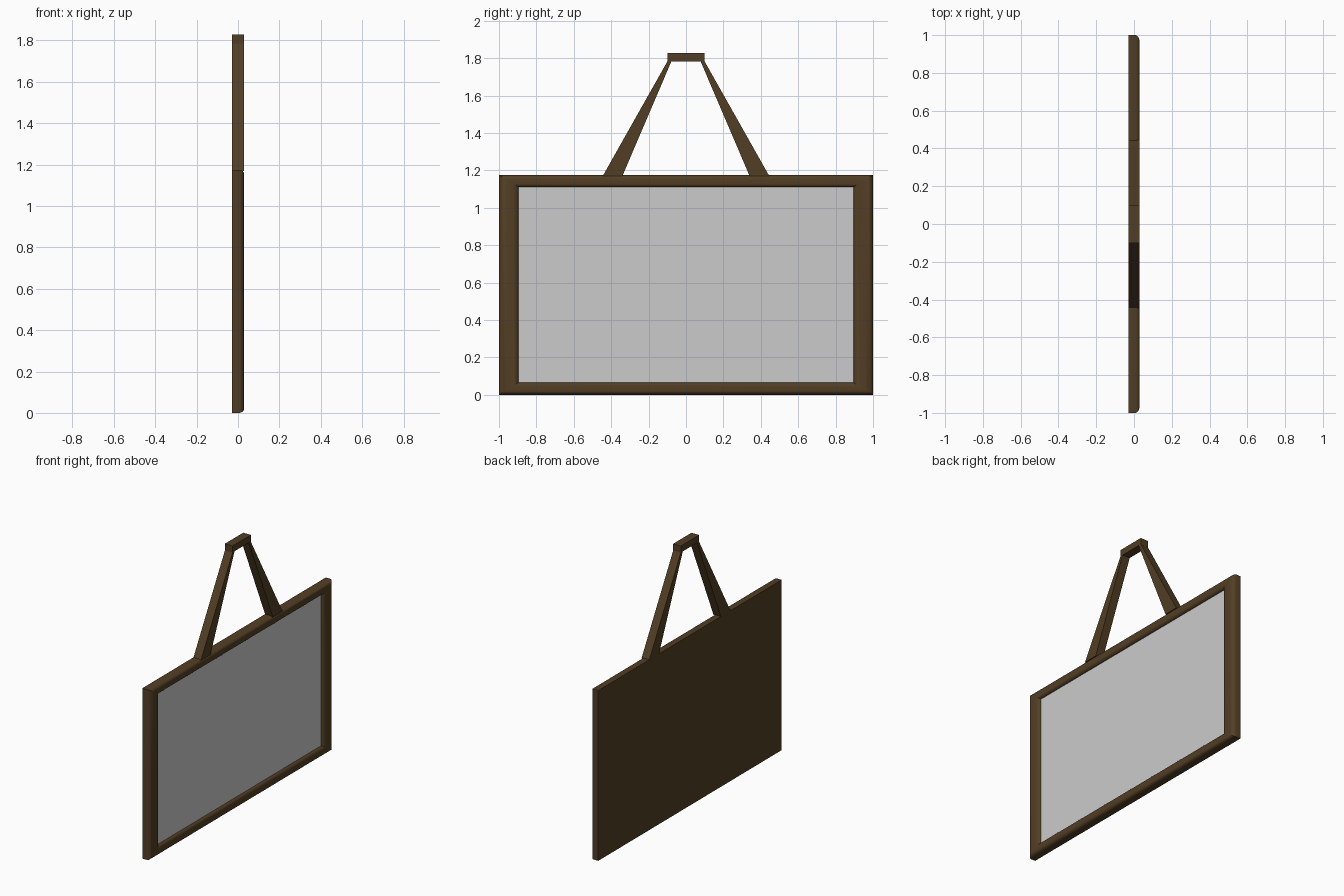
import bpy, bmesh

if "Cube" in bpy.data.objects:
    bpy.data.objects.remove(bpy.data.objects["Cube"])

wood = bpy.data.materials.new("dark_wood")
wood.diffuse_color = (0.085, 0.048, 0.018, 1)
wood.use_nodes = True
wood.node_tree.nodes["Principled BSDF"].inputs["Base Color"].default_value = wood.diffuse_color


def make_object(name, bm, mat=None):
    bmesh.ops.recalc_face_normals(bm, faces=bm.faces)
    me = bpy.data.meshes.new(name)
    bm.to_mesh(me)
    bm.free()
    ob = bpy.data.objects.new(name, me)
    bpy.context.collection.objects.link(ob)
    if mat:
        me.materials.append(mat)
    return ob


def prism(name, outline, x0, x1, mat=None):
    """Extrude a (y, z) outline along x."""
    bm = bmesh.new()
    face = bm.faces.new([bm.verts.new((x0, y, z)) for y, z in outline])
    ext = bmesh.ops.extrude_face_region(bm, geom=[face])
    verts = [v for v in ext["geom"] if isinstance(v, bmesh.types.BMVert)]
    bmesh.ops.translate(bm, verts=verts, vec=(x1 - x0, 0, 0))
    return make_object(name, bm, mat)


H = 1.175          # frame height
STILE, RAIL = 0.105, 0.065
BACK, FRONT = -0.03, 0.03

# Frame: rounded moulding as mitred rings (inward fraction, x), closed flat back
profile = [(0, BACK), (0, 0.008), (0.04, 0.017), (0.12, 0.024), (0.25, 0.029),
           (0.4, FRONT), (0.6, FRONT), (0.75, 0.029), (0.88, 0.024),
           (0.96, 0.017), (1, 0.008), (1, -0.005)]
bm = bmesh.new()
rings = []
for t, x in profile:
    y, z = 1 - t * STILE, t * RAIL
    rings.append([bm.verts.new((x, a, b)) for a, b in
                  ((-y, z), (y, z), (y, H - z), (-y, H - z))])
for r, s in zip(rings, rings[1:]):
    for i in range(4):
        j = (i + 1) % 4
        bm.faces.new((r[i], r[j], s[j], s[i]))
bm.faces.new(rings[0])
frame = make_object("frame", bm, wood)
bpy.context.view_layer.objects.active = frame
frame.select_set(True)
bpy.ops.object.shade_smooth_by_angle(angle=0.6)

# Grey panel set into the frame
py, pz = 1 - STILE, RAIL
prism("panel", [(-py, pz), (py, pz), (py, H - pz), (-py, H - pz)],
      -0.005, 0.008)

# Tapering hanger straps, mirrored left and right
for side, s in (("left", -1), ("right", 1)):
    prism(f"hanger_strap_{side}",
          [(s * y, z) for y, z in ((0.34, H - 0.005), (0.445, H - 0.005),
                                   (0.098, 1.785), (0.077, 1.785))],
          BACK, 0.028, wood)

# Short bar joining the straps at the top
prism("hanger_top", [(-0.1, 1.783), (0.1, 1.783), (0.1, 1.828), (-0.1, 1.828)],
      BACK, 0.028, wood)
